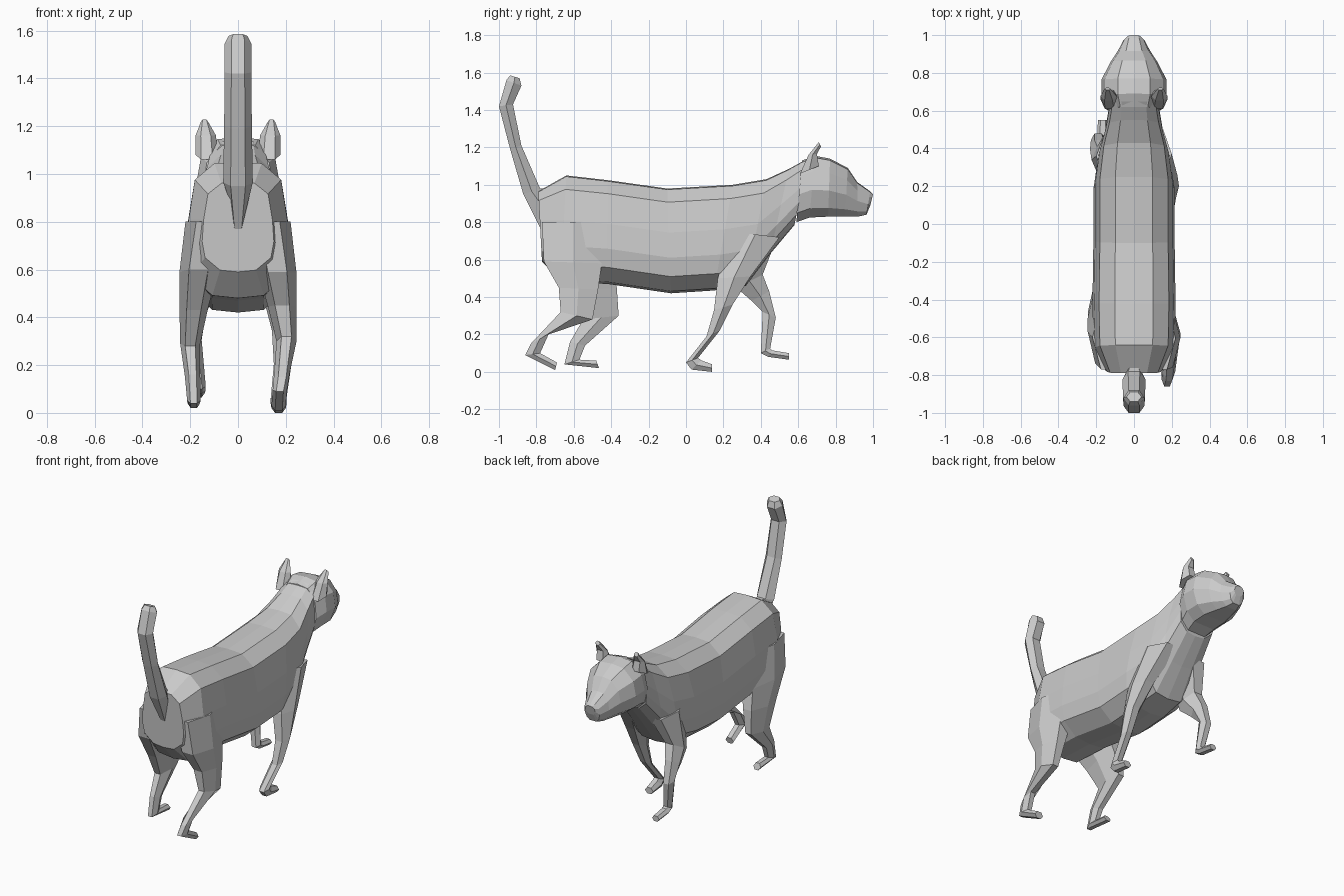
import bpy, bmesh

# Cross-section half profiles: (width fraction, position from edge A to edge B)
TRUNK = [(0, 0), (.46, .01), (.84, .13), (.96, .42), (1, .66), (.92, .84), (.5, .98), (0, 1)]
HEAD = [(0, 0), (.5, .03), (.9, .25), (1, .55), (.8, .85), (.45, 1), (0, 1)]
LIMB = [(.5, 0), (1, .5), (.5, 1)]


def loft(name, half, sections, mirror=False):
    """Skin rings; section = (yA, zA, yB, zB, x centre, half width)."""
    ring = half + [(-f, t) for f, t in reversed(half) if f > 0]
    bm = bmesh.new()
    rings = []
    for ya, za, yb, zb, xc, w in sections:
        rings.append([bm.verts.new((xc + f * w, ya + (yb - ya) * t, za + (zb - za) * t))
                      for f, t in ring])
    n = len(ring)
    for a, b in zip(rings, rings[1:]):
        for i in range(n):
            j = (i + 1) % n
            bm.faces.new((a[i], a[j], b[j], b[i]))
    bm.faces.new(rings[0])
    bm.faces.new(rings[-1])
    bmesh.ops.recalc_face_normals(bm, faces=bm.faces[:])
    me = bpy.data.meshes.new(name)
    bm.to_mesh(me)
    bm.free()
    ob = bpy.data.objects.new(name, me)
    bpy.context.collection.objects.link(ob)
    if mirror:
        ob.modifiers.new("Mirror", 'MIRROR').use_mirror_merge = False
    return ob


# Trunk and neck: top edge, bottom edge
loft("body", TRUNK, [
    (-.79, .965, -.77, .59, 0, .15),
    (-.64, 1.05, -.67, .48, 0, .215),
    (-.42, 1.025, -.42, .47, 0, .22),
    (-.10, .98, -.08, .42, 0, .215),
    (.25, 1.0, .15, .435, 0, .215),
    (.43, 1.03, .32, .46, 0, .19),
    (.55, 1.085, .45, .63, 0, .155),
    (.65, 1.14, .58, .785, 0, .135)])

# Head tapering to the muzzle
loft("head", HEAD, [
    (.62, 1.13, .59, .80, 0, .145),
    (.69, 1.155, .66, .825, 0, .172),
    (.77, 1.14, .76, .83, 0, .172),
    (.865, 1.09, .85, .83, 0, .125),
    (.915, 1.015, .92, .83, 0, .085),
    (.985, .965, .965, .84, 0, .055),
    (1.0, .95, .985, .89, 0, .035)])

# Ears
loft("ears", LIMB, [
    (.61, 1.06, .71, 1.10, .13, .048),
    (.655, 1.16, .70, 1.165, .135, .042),
    (.71, 1.228, .722, 1.205, .14, .016)], mirror=True)

# Upright tail
loft("tail", LIMB, [
    (-.78, .77, -.74, .98, 0, .03),
    (-.87, .95, -.78, .98, 0, .062),
    (-.94, 1.19, -.88, 1.21, 0, .058),
    (-1.0, 1.42, -.925, 1.43, 0, .056),
    (-.96, 1.56, -.88, 1.53, 0, .056),
    (-.94, 1.585, -.89, 1.57, 0, .04)])

# Hind legs: back edge, front edge
loft("right_hind_leg", LIMB, [
    (-.77, .80, -.44, .80, .13, .09),
    (-.76, .59, -.45, .58, .165, .08),
    (-.68, .45, -.47, .44, .185, .06),
    (-.67, .32, -.50, .28, .203, .042),
    (-.83, .15, -.735, .20, .185, .033),
    (-.86, .09, -.78, .10, .175, .03),
    (-.70, .01, -.69, .05, .17, .03)])
loft("left_hind_leg", LIMB, [
    (-.77, .80, -.43, .80, -.13, .09),
    (-.74, .60, -.40, .58, -.165, .08),
    (-.63, .43, -.37, .45, -.185, .06),
    (-.55, .28, -.36, .30, -.20, .042),
    (-.62, .16, -.54, .14, -.19, .032),
    (-.65, .04, -.57, .065, -.185, .028),
    (-.465, .02, -.48, .06, -.185, .026)])

# Front legs: back edge, front edge
loft("right_front_leg", LIMB, [
    (.24, .75, .50, .72, .11, .09),
    (.17, .50, .345, .51, .165, .065),
    (.15, .33, .25, .36, .19, .048),
    (.11, .19, .18, .22, .187, .037),
    (.0, .05, .065, .075, .17, .033),
    (.03, .012, .08, .062, .17, .033),
    (.14, .0, .14, .04, .17, .03)])
loft("left_front_leg", LIMB, [
    (.24, .75, .48, .70, -.11, .09),
    (.27, .45, .41, .52, -.165, .06),
    (.35, .38, .445, .43, -.185, .048),
    (.41, .32, .48, .29, -.19, .038),
    (.40, .10, .45, .125, -.165, .03),
    (.44, .08, .46, .115, -.165, .03),
    (.55, .065, .55, .10, -.165, .026)])
